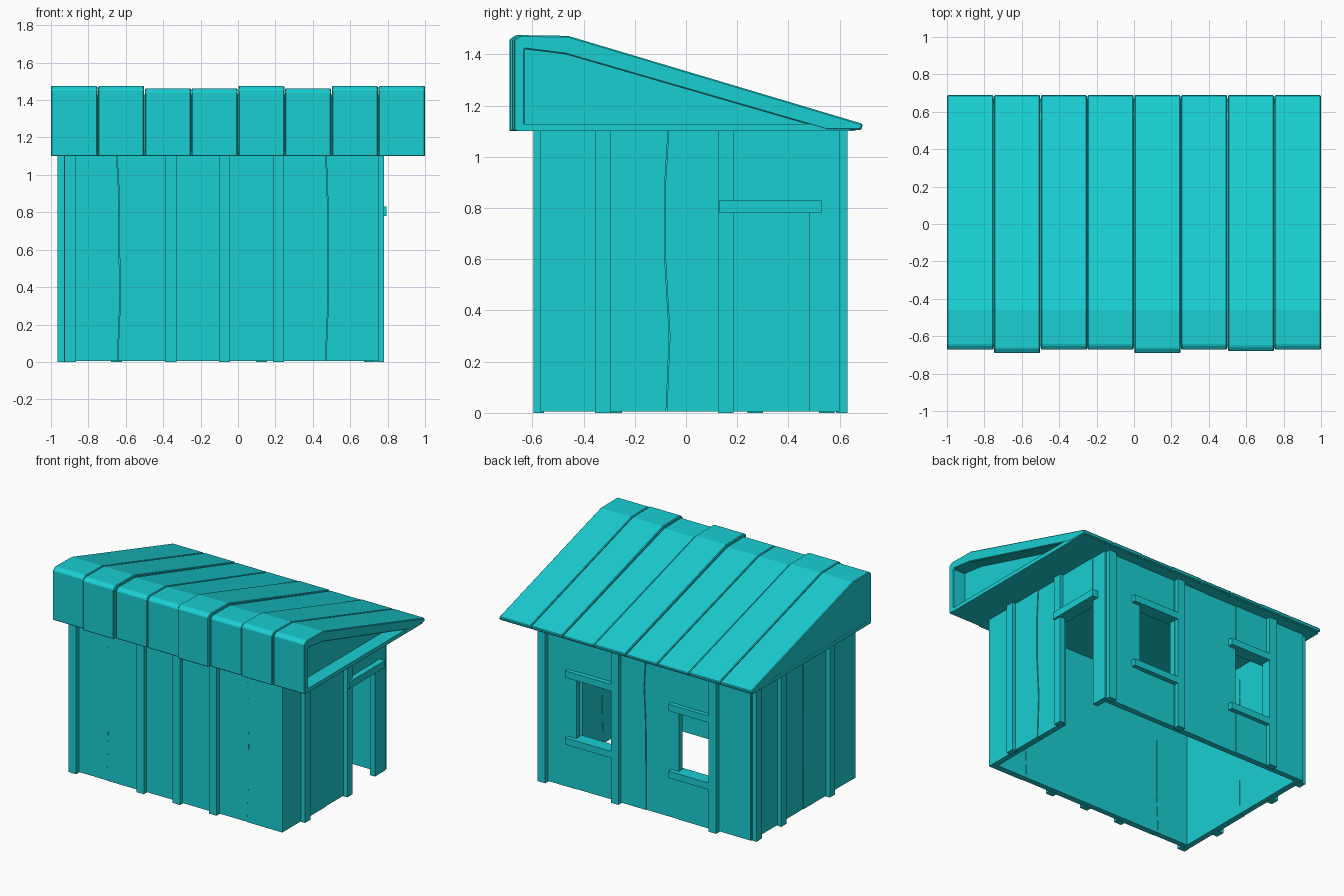
import bpy, bmesh, random

if "Cube" in bpy.data.objects:
    bpy.data.objects.remove(bpy.data.objects["Cube"])
random.seed(4)

mat = bpy.data.materials.new("turquoise")
mat.diffuse_color = (0.01, 0.62, 0.65, 1)
mat.use_nodes = True
mat.node_tree.nodes["Principled BSDF"].inputs["Base Color"].default_value = mat.diffuse_color

# each wall maps (along, outward, height) to world space
WALLS = {
    "front": lambda u, o, z: (u, -0.565 - o, z),
    "back": lambda u, o, z: (u, 0.595 + o, z),
    "right": lambda u, o, z: (0.75 + o, u, z),
    "left": lambda u, o, z: (-0.93 - o, u, z),
}


def prism(name, pts, lo, hi, place, bevel=0):
    """Extrude an outline from depth lo to hi."""
    bm = bmesh.new()
    a = [bm.verts.new(place(u, lo, z)) for u, z in pts]
    b = [bm.verts.new(place(u, hi, z)) for u, z in pts]
    n = len(pts)
    bm.faces.new(a)
    bm.faces.new(b[::-1])
    for i in range(n):
        j = (i + 1) % n
        bm.faces.new((a[i], b[i], b[j], a[j]))
    bmesh.ops.recalc_face_normals(bm, faces=bm.faces)
    me = bpy.data.meshes.new(name)
    bm.to_mesh(me)
    bm.free()
    me.materials.append(mat)
    ob = bpy.data.objects.new(name, me)
    bpy.context.collection.objects.link(ob)
    if bevel:
        m = ob.modifiers.new("bevel", "BEVEL")
        m.width = bevel
        m.segments = 1
    return ob


def board(wall, name, u0, u1, z0, z1, lo, hi):
    return prism(f"{wall}_{name}", [(u0, z0), (u1, z0), (u1, z1), (u0, z1)],
                 lo, hi, WALLS[wall])


def seam(u, rough):
    """Wavy vertical edge shared by neighbouring planks."""
    zs = (0.005, 0.3, 0.62, 0.88, 1.105)
    return [(u + rough * random.uniform(-0.012, 0.012), z) for z in zs]


def plank_wall(wall, edges, seams=(), gaps=()):
    """Planks between edges; gaps maps a plank index to its opening (z0, z1)."""
    lines = [seam(u, u in seams) for u in edges]
    gaps = dict(gaps)
    for i in range(len(edges) - 1):
        out = 0.004 * (i % 2)
        if i in gaps:
            z0, z1 = gaps[i]
            if z0 > 0:
                board(wall, "plank_below", edges[i], edges[i + 1], 0.005, z0, -0.04, out)
            board(wall, "plank_above", edges[i], edges[i + 1], z1, 1.105, -0.04, out)
            continue
        right = [(u - (0.003 if edges[i + 1] in seams else 0), z) for u, z in lines[i + 1]]
        prism(f"{wall}_plank", lines[i] + right[::-1], -0.04, out, WALLS[wall])


# plank walls with door and window openings
plank_wall("front", (-0.93, -0.64, -0.36, -0.07, 0.22, 0.48, 0.75), (-0.64, 0.48))
plank_wall("right", (-0.56, -0.32, -0.07, 0.16, 0.48, 0.59), (-0.07,), {3: (0, 0.79)})
plank_wall("left", (-0.56, -0.28, 0.0, 0.27, 0.59), (0.0,))
plank_wall("back", (-0.93, -0.62, -0.36, -0.09, 0.16, 0.45, 0.75), (-0.09,),
           {1: (0.33, 0.79), 4: (0.35, 0.81)})

# vertical battens
for wall, spots in {"front": (-0.897, -0.36, -0.072, 0.217),
                    "right": (-0.325, 0.155),
                    "left": (-0.28, 0.27, 0.55),
                    "back": (0.705, 0.125, -0.65)}.items():
    for u in spots:
        top = 0.035 if wall in ("back", "left") else 0.03
        board(wall, "batten", u - 0.03, u + 0.03, 0, 1.11, -0.01, top)

# door lintel, window heads and sills
board("right", "door_lintel", 0.13, 0.53, 0.78, 0.83, -0.05, 0.045)
for u0, u1, dz in ((0.145, 0.52, 0.02), (-0.64, -0.3, 0)):
    for z in (0.30, 0.78):
        board("back", "window_rail", u0, u1, z + dz, z + dz + 0.048, -0.06, 0.034)

# roof: eight overlapping bent sheets forming fascia and slope
side = lambda y, x, z: (x, y, z)
for i in range(8):
    x0 = -1 + 0.25 * i
    up = 0.012 if i in (0, 1, 4, 6, 7) else 0
    fy = 0.69 if i in (1, 4) else 0.68 if i in (6,) else 0.672
    e = 0.002
    prof = [(-fy, 1.1), (-fy, 1.445 + up), (-fy + 0.025, 1.463 + up),
            (-0.46, 1.46 + up), (0.69, 1.125 + up * 0.3), (0.685, 1.105),
            (0.55, 1.105), (-0.47, 1.40), (-0.63, 1.42), (-0.63, 1.1)]
    prism("roof_sheet", prof, x0 + (e if i else 0), x0 + 0.25 - (e if i < 7 else 0), side, 0.005)

# gable infill, recessed on the right, and flat soffit
prism("roof_infill", [(-0.65, 1.11), (-0.65, 1.43), (-0.46, 1.43), (0.62, 1.11)], -0.998, 0.9, side)
prism("soffit", [(-0.66, 1.1), (-0.66, 1.128), (0.55, 1.128), (0.67, 1.1)], -0.999, 0.999, side)
